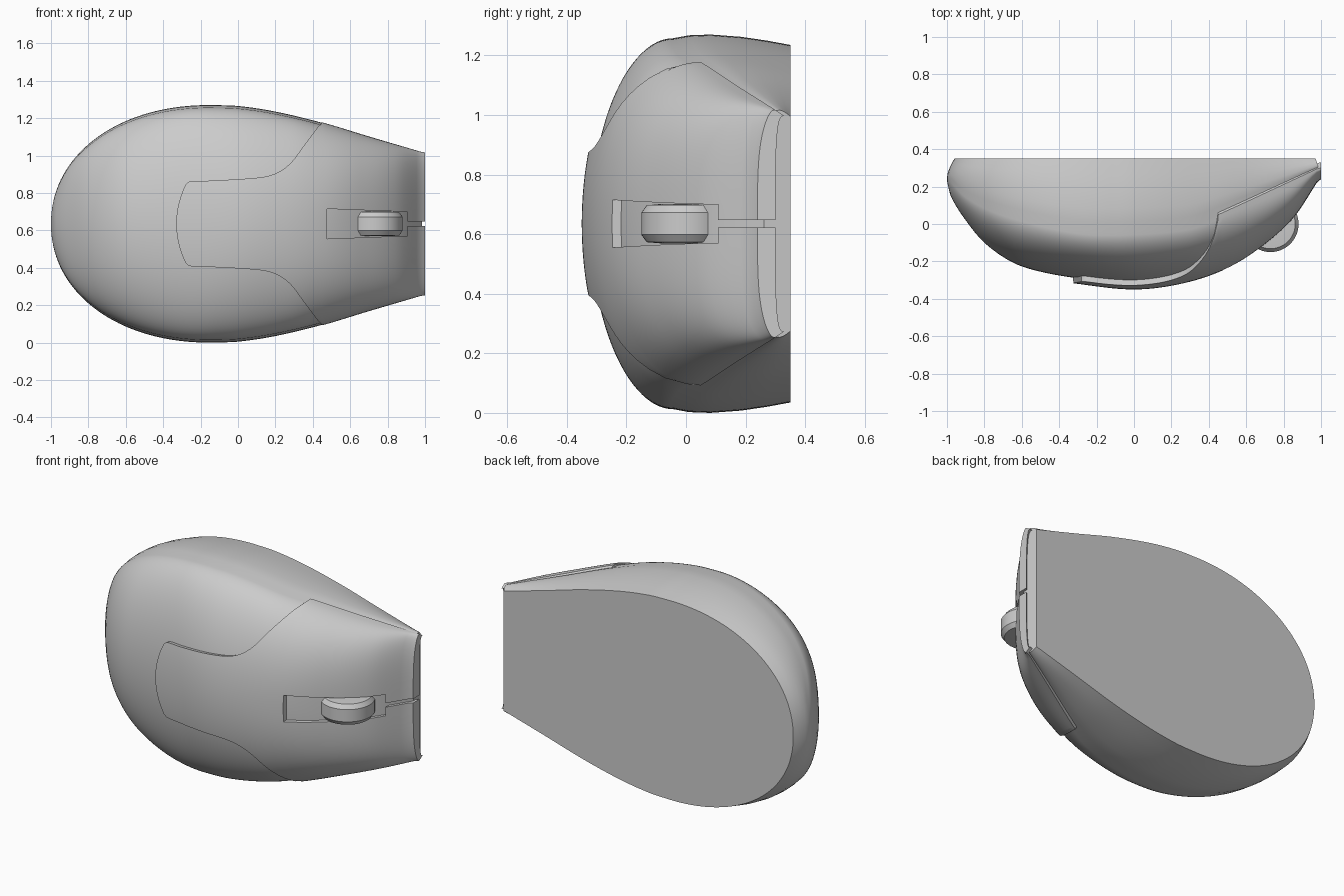
import bpy, bmesh
from math import sin, cos, pi

if "Cube" in bpy.data.objects:
    bpy.data.objects.remove(bpy.data.objects["Cube"])

MID, BASE = 0.635, 0.35      # centre line height (z) and plane of the flat underside (y)


def curve(pts):
    """Smooth interpolation through (x, value) points."""
    def slope(i):
        a, b = pts[max(i - 1, 0)], pts[min(i + 1, len(pts) - 1)]
        return (b[1] - a[1]) / (b[0] - a[0])

    def f(x):
        x = min(max(x, pts[0][0]), pts[-1][0])
        i = 0
        while i < len(pts) - 2 and x > pts[i + 1][0]:
            i += 1
        (x0, y0), (x1, y1) = pts[i], pts[i + 1]
        d = x1 - x0
        t = (x - x0) / d
        return ((2*t**3 - 3*t**2 + 1) * y0 + (t**3 - 2*t**2 + t) * d * slope(i)
                + (3*t**2 - 2*t**3) * y1 + (t**3 - t**2) * d * slope(i + 1))
    return f


# Profiles along the length: crown height, shoulder height, half width, squareness, plate edge
crown = curve([(-1, .12), (-.98, .2), (-.9, .33), (-.8, .45), (-.65, .555), (-.5, .605), (-.3, .64),
               (0, .67), (.25, .64), (.47, .57), (.65, .465), (.85, .29), (.99, .08)])
shoulder = curve([(-1, .10), (-.9, .2), (-.7, .29), (-.3, .385), (0, .39), (.3, .36), (.45, .30), (.99, .05)])
front_width = curve([(-.15, .635), (0, .63), (.2, .60), (.45, .54), (.7, .465), (.99, .38)])
square = curve([(-.2, 2), (.2, 2), (.5, 2.3), (.99, 3.4)])
plate_edge = curve([(-.33, .205), (-.31, .22), (-.2, .224), (.1, .24), (.2, .262), (.28, .315),
                    (.35, .405), (.45, .535)])


def width(x):
    if x > -.15:
        return front_width(x)
    return .635 * max(0, 1 - abs((x + .15) / .85) ** 2.1) ** (1 / 2.1)


def dome(x, v):
    """Height of the domed shell at length x and side offset v."""
    ws = max(width(x) * .98, 1e-6)
    r, n = min(abs(v) / ws, 1), square(x)
    return shoulder(x) + (crown(x) - shoulder(x)) * max(0, 1 - r ** n) ** (1 / n)


def place(x, v, h):
    return (x, BASE - h, MID + v)


def finish(bm, name, angle=35):
    bmesh.ops.remove_doubles(bm, verts=bm.verts, dist=1e-5)
    bmesh.ops.recalc_face_normals(bm, faces=bm.faces)
    me = bpy.data.meshes.new(name)
    bm.to_mesh(me)
    bm.free()
    ob = bpy.data.objects.new(name, me)
    bpy.context.collection.objects.link(ob)
    if angle:
        smooth(ob, angle)
    return ob


def smooth(ob, angle):
    bpy.ops.object.select_all(action='DESELECT')
    ob.select_set(True)
    bpy.context.view_layer.objects.active = ob
    bpy.ops.object.shade_smooth_by_angle(angle=angle * pi / 180)


def loft(rings, name, caps, angle=35):
    bm = bmesh.new()
    rows = [[bm.verts.new(p) for p in ring] for ring in rings]
    n = len(rows[0])
    for a, b in zip(rows, rows[1:]):
        for j in range(n):
            bm.faces.new((a[j], a[(j + 1) % n], b[(j + 1) % n], b[j]))
    for c in caps:
        bm.faces.new(rows[c])
    return finish(bm, name, angle)


# Body shell: cross-sections lofted from the round back to the narrow front
def body_ring(x):
    w, hs = width(x), shoulder(x)
    half = [(.945 * w, 0), (.968 * w, .2 * hs), (.988 * w, .42 * hs), (w, .68 * hs), (.996 * w, .86 * hs)]
    arch = [.98 * w * cos(pi * k / 48) for k in range(49)]
    prof = half + [(v, dome(x, v)) for v in arch] + [(-v, h) for v, h in reversed(half)]
    ring = []
    for v, h in prof:
        limit, pull = (.10, .04) if x < 0 else (.05, .015)
        k = max(0, 1 - h / limit)
        ring.append(place(x * (1 - pull * k ** 1.5), v, h))
    return ring


xs = [-.15 - .85 * cos(pi / 2 * i / 36) for i in range(36)] + [-.15 + 1.135 * i / 40 for i in range(41)]
loft([body_ring(x) for x in xs], "mouse_body", [-1])


# Raised button plate lying over the body
def plate_ring(x0):
    ws = width(x0) * .98
    edge = ws if x0 >= .45 else min(plate_edge(x0), ws)
    outer, inner = [], []
    for k in range(-26, 27):
        f = sin(k / 26 * pi / 2)
        v = f * edge
        x = x0 + .05 * f * f * min(1, max(0, -x0 / .33))
        h = dome(x, v)
        q = min(1, abs(v) / ws) ** 4
        outer.append(place(x, v * 1.025, h + .03 * (1 - q)))
        inner.append(place(x, v * .97, h - .03))
    return outer + inner[::-1]


rows = [-.33 + .78 * i / 36 for i in range(36)] + [.45 + .55 * i / 24 for i in range(25)]
plate = loft([plate_ring(x) for x in rows], "button_plate", [0, -1], 0)


# Wheel slot and the slit between the buttons
def cut(ob, outline):
    c = loft([[(x, y, MID + v) for x, v in outline] for y in (-.6, .6)], "slot_cutter", [0, -1], 0)
    c.hide_render = True
    m = ob.modifiers.new("slot", 'BOOLEAN')
    m.operation, m.solver, m.object = 'DIFFERENCE', 'EXACT', c
    bpy.context.view_layer.objects.active = ob
    bpy.ops.object.modifier_apply(modifier=m.name)
    bpy.data.objects.remove(c)


half_slot = [(.475, .08), (.907, .064), (.907, .012), (1.1, .012)]
cut(plate, half_slot + [(x, -v) for x, v in reversed(half_slot)])
smooth(plate, 35)

# Scroll wheel with bevelled rims
wheel = [(.085, -.066), (.132, -.062), (.15, -.037), (.15, .037), (.132, .062), (.085, .066)]
loft([[(.73 + r * cos(2 * pi * k / 48), r * sin(2 * pi * k / 48), MID + z) for k in range(48)]
      for r, z in wheel], "scroll_wheel", [0, -1], 25)
